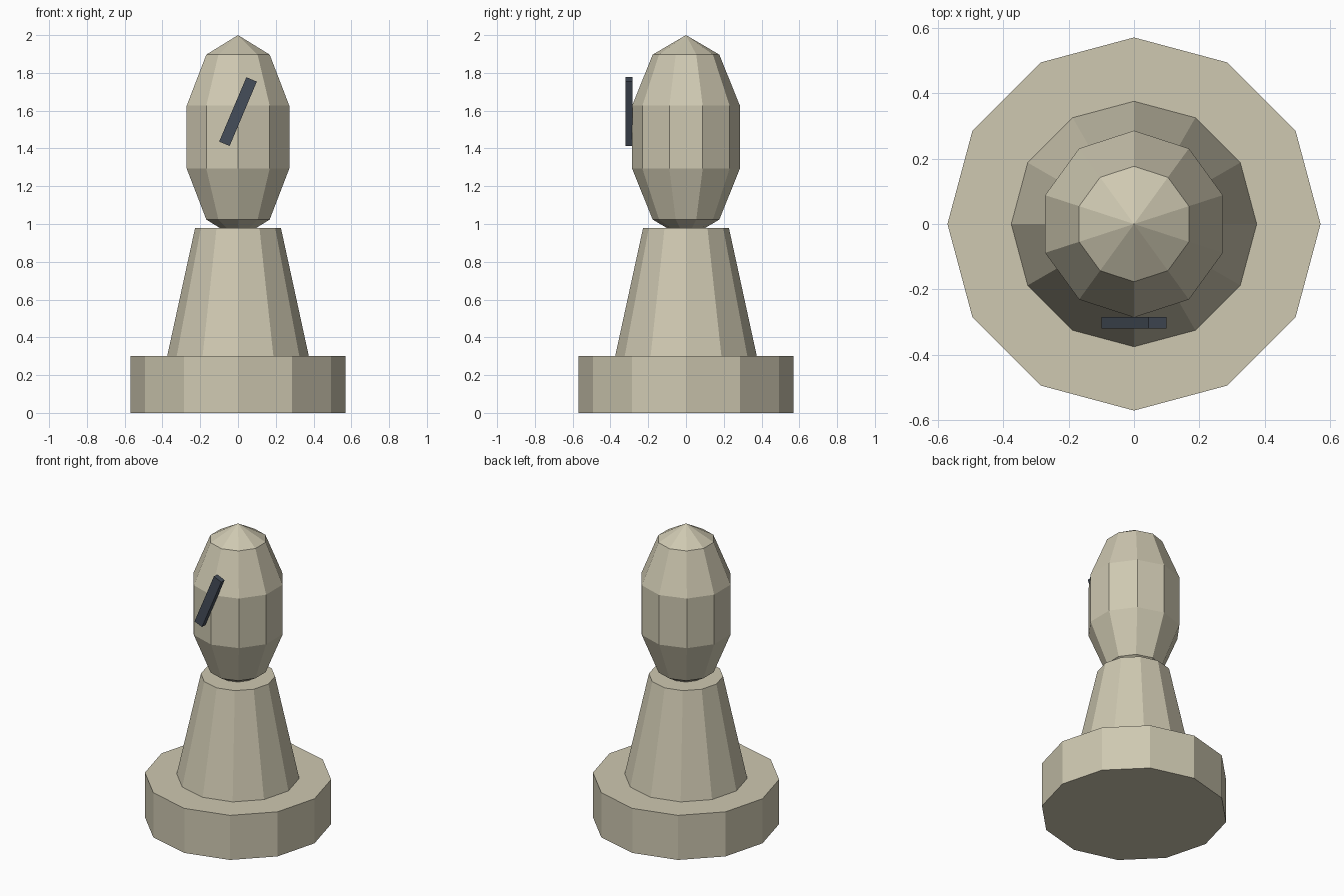
import bpy
import math

cube = bpy.data.objects.get("Cube")
if cube:
    bpy.data.objects.remove(cube, do_unlink=True)


def make_material(name, rgb):
    mat = bpy.data.materials.new(name)
    mat.use_nodes = True
    colour = (*rgb, 1.0)
    mat.diffuse_color = colour
    bsdf = next(n for n in mat.node_tree.nodes if n.type == 'BSDF_PRINCIPLED')
    bsdf.inputs["Base Color"].default_value = colour
    return mat


def finish(name, mat):
    obj = bpy.context.object
    obj.name = name
    obj.data.name = name
    obj.data.materials.append(mat)
    return obj


def tapered_drum(name, r_bottom, r_top, z_bottom, z_top, mat):
    bpy.ops.mesh.primitive_cone_add(
        vertices=12, radius1=r_bottom, radius2=r_top,
        depth=z_top - z_bottom, location=(0, 0, (z_bottom + z_top) / 2))
    return finish(name, mat)


ivory = make_material("warm ivory", (0.62, 0.58, 0.44))
slate = make_material("dark slate", (0.06, 0.075, 0.1))

# Foot and tapered body
tapered_drum("base", 0.57, 0.57, 0.0, 0.30, ivory)
tapered_drum("body", 0.375, 0.227, 0.30, 0.98, ivory)

# Faceted egg-shaped head, its lower tip sunk into the body
bpy.ops.mesh.primitive_uv_sphere_add(
    segments=10, ring_count=5, radius=1, location=(0, 0, 1.46))
head = finish("head", ivory)
head.scale = (0.30, 0.30, 0.54)

# Slanted bar on the front of the head
bpy.ops.mesh.primitive_cube_add(
    size=1, location=(0, -0.302, 1.595), rotation=(0, 0.4, 0))
slit = finish("head_slit", slate)
slit.scale = (0.06, 0.036, 0.37)
